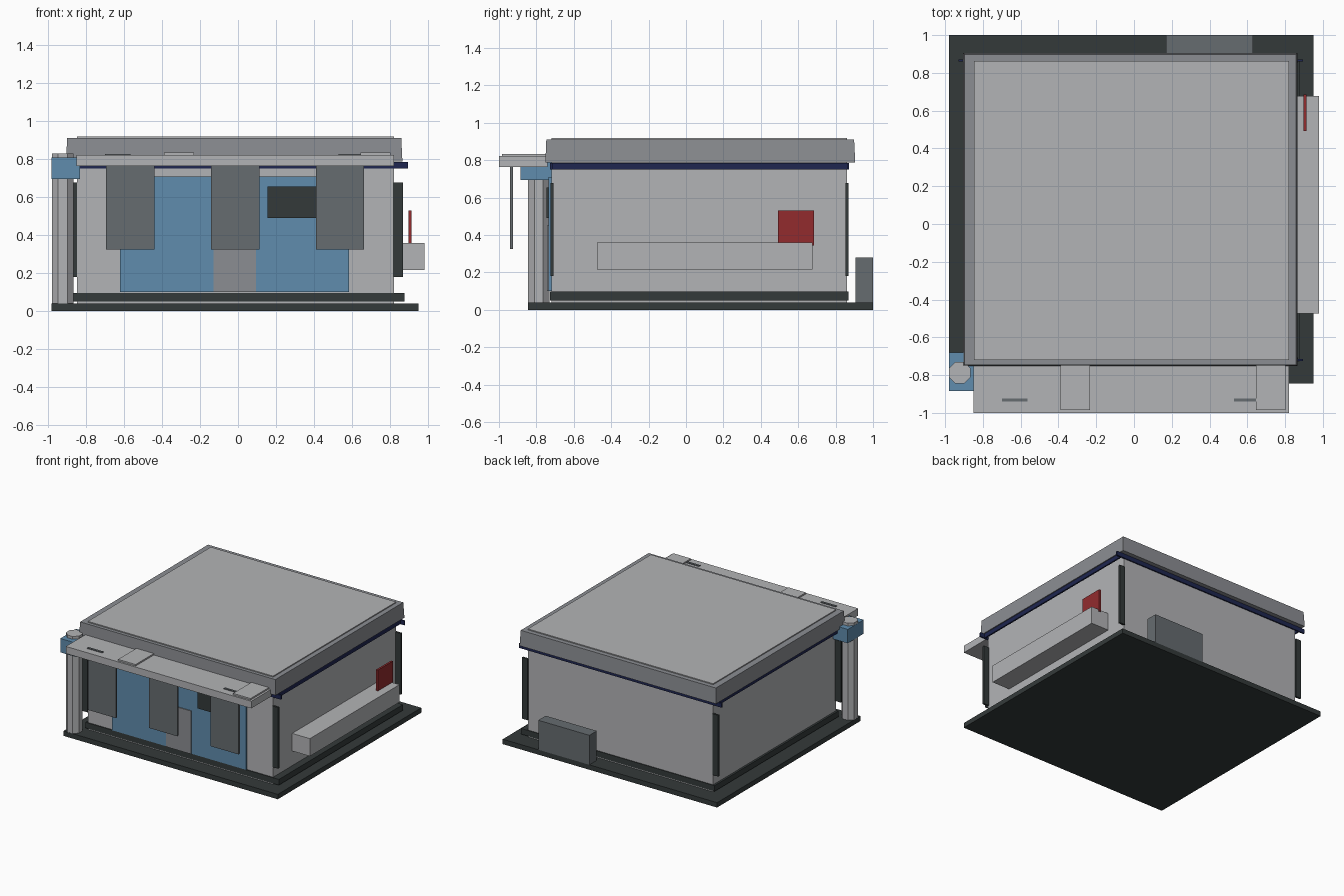
import bpy, bmesh, math

old = bpy.data.objects.get("Cube")
if old:
    bpy.data.objects.remove(old)


def material(name, r, g, b):
    m = bpy.data.materials.new(name)
    m.use_nodes = True
    m.diffuse_color = (r, g, b, 1)
    m.node_tree.nodes["Principled BSDF"].inputs["Base Color"].default_value = (r, g, b, 1)
    return m


light = material("light_grey", 0.45, 0.456, 0.468)
rim = material("rim_grey", 0.26, 0.27, 0.29)
slate = material("slate_grey", 0.133, 0.15, 0.162)
dark = material("charcoal", 0.034, 0.042, 0.042)
blue = material("shop_blue", 0.115, 0.262, 0.42)
navy = material("navy", 0.013, 0.019, 0.08)
red = material("sign_red", 0.288, 0.024, 0.027)


def finish(name, bm, mat):
    bmesh.ops.recalc_face_normals(bm, faces=bm.faces)
    me = bpy.data.meshes.new(name)
    bm.to_mesh(me)
    bm.free()
    me.materials.append(mat)
    ob = bpy.data.objects.new(name, me)
    bpy.context.collection.objects.link(ob)
    return ob


def box(name, mat, xs, ys, zs):
    """Box from its extents along each axis."""
    bm = bmesh.new()
    bmesh.ops.create_cube(bm, size=1)
    for v in bm.verts:
        v.co = [lo + (c + 0.5) * (hi - lo) for c, (lo, hi) in zip(v.co, (xs, ys, zs))]
    return finish(name, bm, mat)


# Ground slab, plinth and main block
box("ground_slab", dark, (-0.98, 0.95), (-0.845, 1.0), (0, 0.04))
box("plinth", dark, (-0.865, 0.877), (-0.727, 0.868), (0.05, 0.097))
box("main_block", light, (-0.848, 0.82), (-0.72, 0.862), (0.04, 0.92))

# Parapet ring with a slightly tapered top
parapet = box("parapet", rim, (-0.905, 0.865), (-0.752, 0.905), (0.787, 0.912))
for v in parapet.data.vertices:
    if v.co.z > 0.9:
        v.co.x *= 0.993
        v.co.y *= 0.993

# Navy trim strips below the parapet
for side, y in (("front", -0.72), ("back", 0.866)):
    box(side + "_trim", navy, (-0.93, 0.895), (y - 0.006, y + 0.006), (0.75, 0.785))
for side, x in (("right", -0.88), ("left", 0.853)):
    box(side + "_trim", navy, (x - 0.006, x + 0.006), (-0.725, 0.87), (0.75, 0.785))

# Thin corner posts
for end, y in (("front", -0.716), ("back", 0.862)):
    for side, x in (("right", -0.873), ("left", 0.842)):
        box(f"{end}_{side}_post", dark, (x - 0.026, x + 0.026),
            (y - 0.008, y + 0.008), (0.18, 0.678))

# Shop front with door and screen
box("shop_front", blue, (-0.62, 0.585), (-0.735, -0.715), (0.1, 0.71))
box("door", rim, (-0.13, 0.095), (-0.742, -0.73), (0.1, 0.45))
box("screen", dark, (0.155, 0.47), (-0.745, -0.73), (0.49, 0.655))

# Canopy with raised plates and slots
box("canopy", light, (-0.85, 0.82), (-1.0, -0.74), (0.764, 0.822))
for i, x in enumerate((-0.39, 0.645)):
    box(f"canopy_plate_{i}", light, (x, x + 0.158), (-0.985, -0.75), (0.815, 0.834))
for i, x in enumerate((-0.7, 0.53)):
    box(f"banner_bracket_{i}", slate, (x, x + 0.135), (-0.941, -0.923), (0.77, 0.828))

# Hanging banners
for i, x in enumerate((-0.567, -0.015, 0.537)):
    box(f"banner_{i}", slate, (x - 0.127, x + 0.127), (-0.941, -0.925), (0.325, 0.77))

# Octagonal corner column with its blue collar
bm = bmesh.new()
bmesh.ops.create_cone(bm, cap_ends=True, segments=8, radius1=0.062, radius2=0.062, depth=0.79)
for v in bm.verts:
    x, y = v.co.x, v.co.y
    a = math.pi / 8
    if min(abs(x), abs(y)) < 0.01:
        v.co.x, v.co.y = x * math.cos(a) - y * math.sin(a), x * math.sin(a) + y * math.cos(a)
    elif abs(abs(x) - abs(y)) < 0.01:
        v.co.x, v.co.y = x * math.cos(a) - y * math.sin(a), x * math.sin(a) + y * math.cos(a)
column = finish("corner_column", bm, light)
column.location = (-0.922, -0.787, 0.435)
box("column_collar", blue, (-0.98, -0.83), (-0.885, -0.68), (0.695, 0.808))

# Side counter with red sign, and rear cabinet
box("side_counter", light, (0.815, 0.98), (-0.475, 0.677), (0.217, 0.36))
box("red_sign", red, (0.898, 0.914), (0.493, 0.685), (0.345, 0.53))
box("rear_cabinet", slate, (0.17, 0.63), (0.905, 1.0), (0.04, 0.28))
